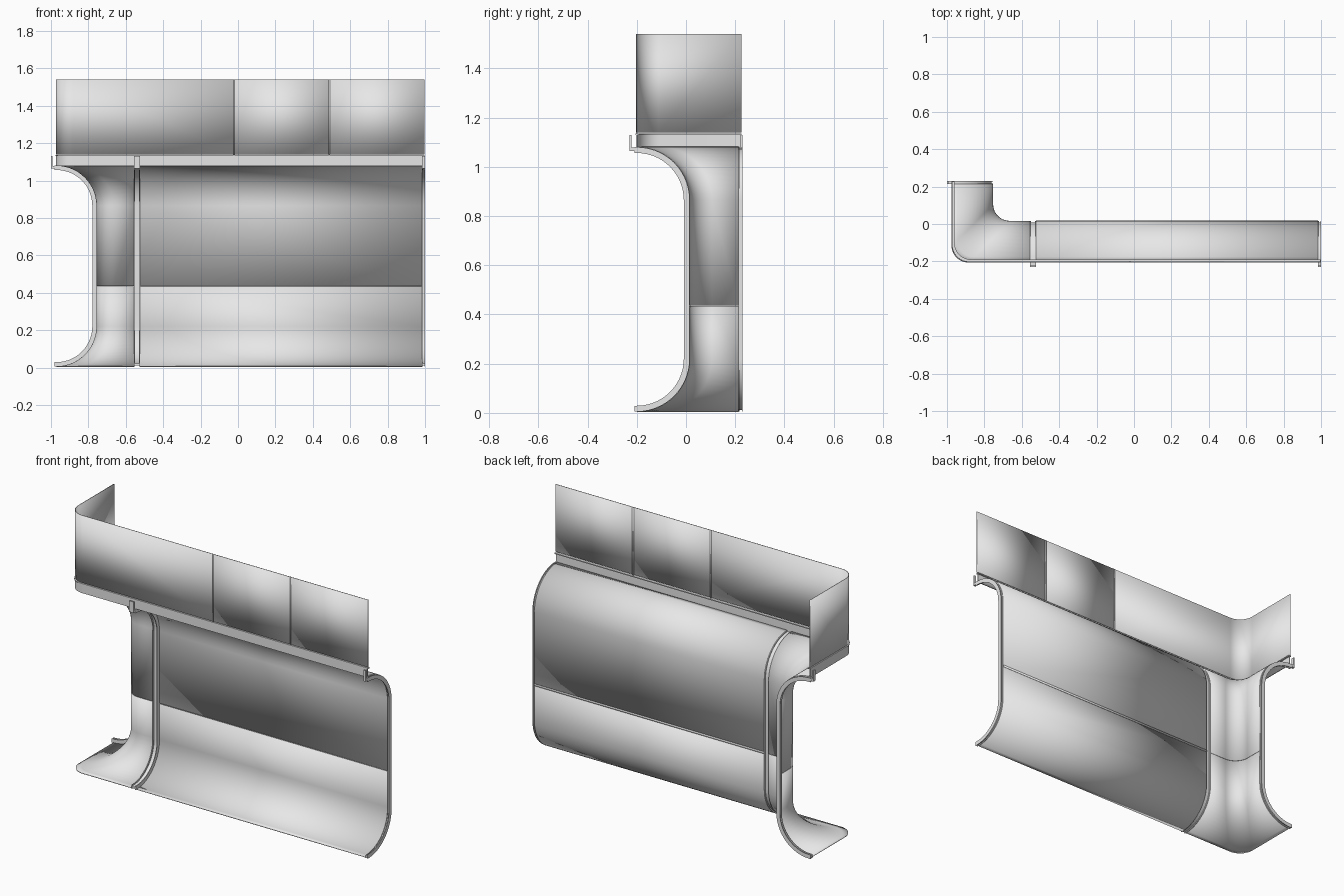
import bpy, bmesh, math

if "Cube" in bpy.data.objects:
    bpy.data.objects.remove(bpy.data.objects["Cube"])

mat = bpy.data.materials.new("light grey")
mat.diffuse_color = (0.8, 0.8, 0.8, 1)
mat.use_nodes = True
mat.node_tree.nodes["Principled BSDF"].inputs["Base Color"].default_value = mat.diffuse_color

LEG = -0.77          # x shift of the side return
X_END, Y_END = 0.998, 0.226
SEAM = 0.435


def make(name, rows, closed=False, thick=0.0, caps=False):
    """Skin a list of equally long point rows into one smooth part."""
    bm = bmesh.new()
    vs = [[bm.verts.new(p) for p in r] for r in rows]
    n = len(rows[0])
    for a, b in zip(vs, vs[1:]):
        for i in range(n if closed else n - 1):
            j = (i + 1) % n
            bm.faces.new((a[i], a[j], b[j], b[i]))
    if caps:
        bm.faces.new(vs[0])
        bm.faces.new(vs[-1][::-1])
    bmesh.ops.recalc_face_normals(bm, faces=bm.faces)
    me = bpy.data.meshes.new(name)
    bm.to_mesh(me)
    bm.free()
    me.materials.append(mat)
    ob = bpy.data.objects.new(name, me)
    bpy.context.collection.objects.link(ob)
    if thick:
        m = ob.modifiers.new("sheet", 'SOLIDIFY')
        m.thickness, m.offset = thick, 0
    bpy.ops.object.select_all(action='DESELECT')
    bpy.context.view_layer.objects.active = ob
    ob.select_set(True)
    bpy.ops.object.shade_smooth_by_angle(angle=math.radians(35))
    return ob


def c_profile(d=0.0, n=14):
    """C shaped section (u, z), moved towards the hollow by d."""
    r = 0.215 - d
    top = [(-0.2 + r * math.sin(t), 0.865 + r * math.cos(t))
           for t in (math.pi / 2 * i / n for i in range(n + 1))]
    low = [(-0.2 + r * math.cos(t), 0.22 - r * math.sin(t))
           for t in (math.pi / 2 * i / n for i in range(n + 1))]
    return top, low


def straight(x0, x1):
    return lambda u, z: [(x0, u, z), (x1, u, z)]


def corner(x0, y1, r=0.09, n=12):
    """Path along the front, round the corner and down the side return."""
    def path(u, z):
        cx, cy = LEG + u + r, u + r
        arc = [(cx - r * math.sin(t), cy - r * math.cos(t), z)
               for t in (math.pi / 2 * i / n for i in range(n + 1))]
        return [(x0, u, z)] + arc + [(LEG + u, y1, z)]
    return path


def sweep(name, prof, path, closed=False, thick=0.0):
    cols = [path(u, z) for u, z in prof]
    rows = list(zip(*cols))
    return make(name, rows, closed, thick, caps=closed)


# Curved wall panels, split by the horizontal seam
top, low = c_profile()
for label, path, g in (("main", straight(-0.525, 0.985), 0.0025),
                       ("corner", corner(-0.555, 0.213), 0.0012)):
    sweep(label + "_upper_wall", top + [(0.015, SEAM + g)], path, thick=0.004)
    sweep(label + "_lower_wall", [(0.015, SEAM - g)] + low, path, thick=0.004)
sweep("main_seam_backing", [(0.018, SEAM - 0.006), (0.018, SEAM + 0.006)],
      straight(-0.525, 0.985), thick=0.002)


# Ribs: a C strip, thin edge fins and a hooked block on the rail
def strip(name, t0, t1, d0, d1, side):
    a = sum(c_profile(d0), [])
    b = sum(c_profile(d1), [])
    a = [(-0.21, a[0][1])] + a + [(-0.21, a[-1][1])]
    b = [(-0.21, b[0][1])] + b + [(-0.21, b[-1][1])]

    def at(u, z, t):
        return (LEG + u, t, z) if side else (t, u, z)
    rows = [[at(*p, t0), at(*p, t1), at(*q, t1), at(*q, t0)]
            for p, q in zip(a, b)]
    make(name, rows, closed=True, caps=True)


def block(name, t0, t1, side):
    # hook outline: front plate with a short foot under the rail
    outline = [(-0.23, 1.13), (-0.23, 1.065), (-0.198, 1.065), (-0.198, 1.078),
               (-0.222, 1.078), (-0.222, 1.13)]
    rows = [[(LEG + u, t, z) if side else (t, u, z) for u, z in outline]
            for t in (t0, t1)]
    make(name, rows, closed=True, caps=True)


for label, t0, t1, side in (("middle", -0.555, -0.525, False),
                            ("end", 0.985, 1.0, False),
                            ("return", 0.213, 0.23, True)):
    strip(label + "_rib", t0, t1, 0.006, 0.016, side)
    if label != "end":
        strip(label + "_rib_fin_low", t0, t0 + 0.004, 0.0, 0.024, side)
    if label != "return":
        strip(label + "_rib_fin_high", t1 - 0.004, t1, 0.0, 0.024, side)
    if label == "end":
        strip(label + "_rib_fin_low", t0, t0 + 0.003, 0.0, 0.018, side)
    if label == "return":
        strip(label + "_rib_fin_high", t1 - 0.003, t1, 0.0, 0.024, side)
    block(label + "_rib_block", t0, t1, side)

# Rail band and ledge between wall and upper panels
sweep("rail_band", [(-0.203, 1.078), (-0.198, 1.078), (-0.198, 1.13), (-0.203, 1.13)],
      corner(X_END - 0.006, Y_END - 0.004), closed=True)
sweep("rail_ledge", [(-0.206, 1.13), (-0.19, 1.13), (-0.19, 1.136), (-0.206, 1.136)],
      corner(X_END, Y_END), closed=True)

# Upper panels with vertical seams
U = -0.202
sheet = [(U, 1.14), (U, 1.54)]
cuts = [-0.022, 0.488]
g = 0.003
sweep("corner_upper_panel", sheet, corner(cuts[0] - g, Y_END), thick=0.004)
sweep("middle_upper_panel", sheet, straight(cuts[0] + g, cuts[1] - g), thick=0.004)
sweep("end_upper_panel", sheet, straight(cuts[1] + g, X_END), thick=0.004)
for i, x in enumerate(cuts):
    sweep("panel_joint_%d" % (i + 1), [(U + 0.002, 1.136), (U + 0.002, 1.54)],
          straight(x - 0.005, x + 0.005), thick=0.002)
